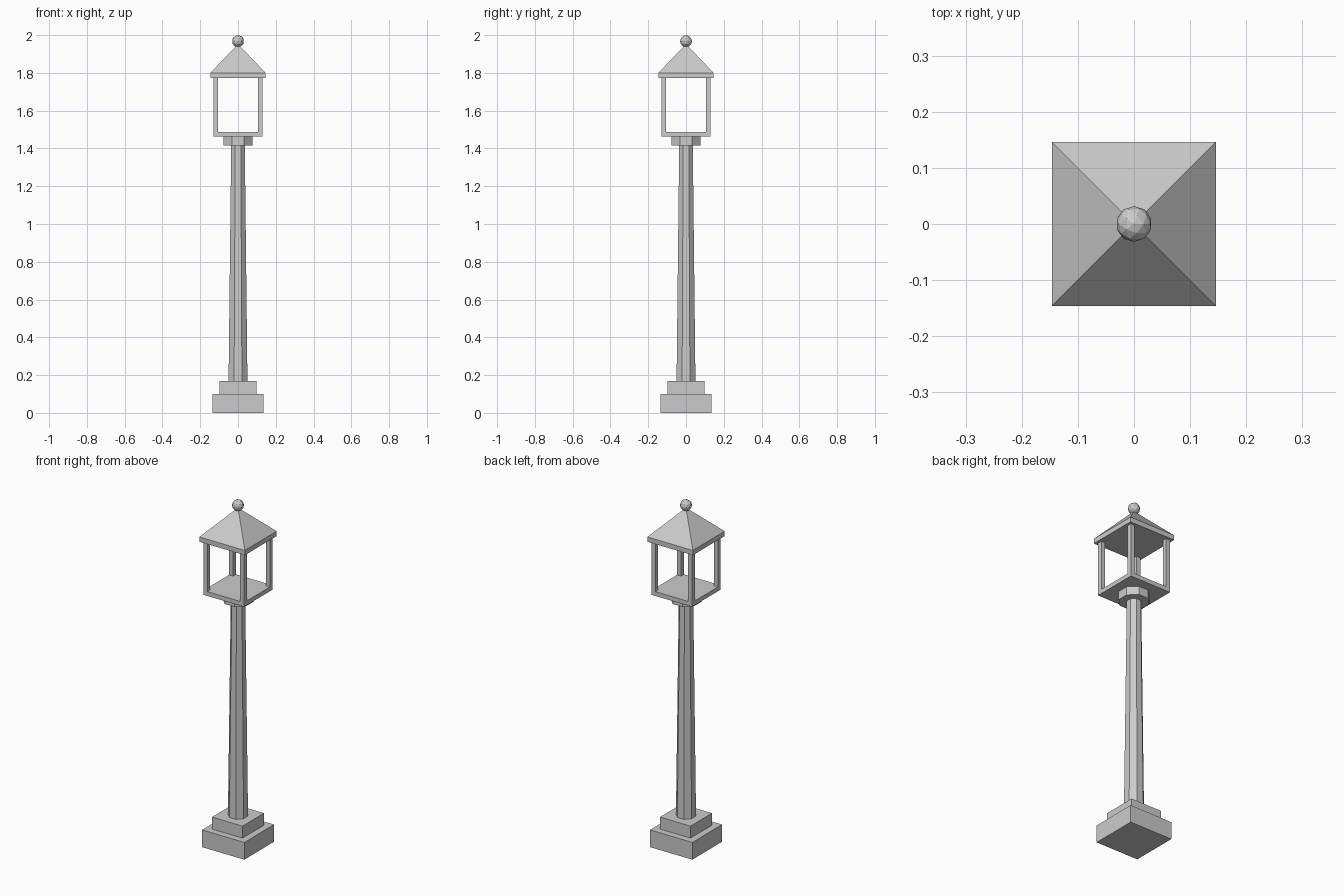
import bpy
import math

if "Cube" in bpy.data.objects:
    bpy.data.objects.remove(bpy.data.objects["Cube"])

grey = bpy.data.materials.new("light grey")
grey.diffuse_color = (0.6, 0.6, 0.6, 1)
grey.use_nodes = True
grey.node_tree.nodes["Principled BSDF"].inputs["Base Color"].default_value = grey.diffuse_color


def finish(name):
    ob = bpy.context.object
    ob.name = name
    ob.data.materials.clear()
    ob.data.materials.append(grey)
    bpy.ops.object.transform_apply(location=False, rotation=True, scale=True)
    return ob


def box(name, half, z0, z1, x=0, y=0):
    bpy.ops.mesh.primitive_cube_add(size=1, location=(x, y, (z0 + z1) / 2))
    bpy.context.object.scale = (2 * half, 2 * half, z1 - z0)
    return finish(name)


def prism(name, sides, flat0, flat1, z0, z1):
    """Tapered prism with a flat side to the front; flat = centre to side."""
    k = 1 / math.cos(math.pi / sides)
    bpy.ops.mesh.primitive_cone_add(
        vertices=sides, radius1=flat0 * k, radius2=flat1 * k, depth=z1 - z0,
        location=(0, 0, (z0 + z1) / 2), rotation=(0, 0, math.pi / sides))
    return finish(name)


# Stepped base
box("base_lower", 0.136, 0, 0.10)
box("base_upper", 0.098, 0.10, 0.17)

# Octagonal tapered pole and collar
prism("pole", 8, 0.05, 0.036, 0.17, 1.415)
prism("collar", 8, 0.076, 0.076, 1.415, 1.463)

# Lantern frame
box("lantern_floor", 0.131, 1.463, 1.488)
for sx, side in ((-1, "left"), (1, "right")):
    for sy, end in ((-1, "front"), (1, "back")):
        box(f"lantern_post_{end}_{side}", 0.013, 1.488, 1.772,
            sx * 0.118, sy * 0.118)

# Roof: eave slab, pyramid and ball finial
box("roof_eave", 0.146, 1.772, 1.80)
prism("roof", 4, 0.146, 0, 1.80, 1.953)
bpy.ops.mesh.primitive_ico_sphere_add(subdivisions=2, radius=0.032,
                                      location=(0, 0, 1.968))
finish("ball_finial")
